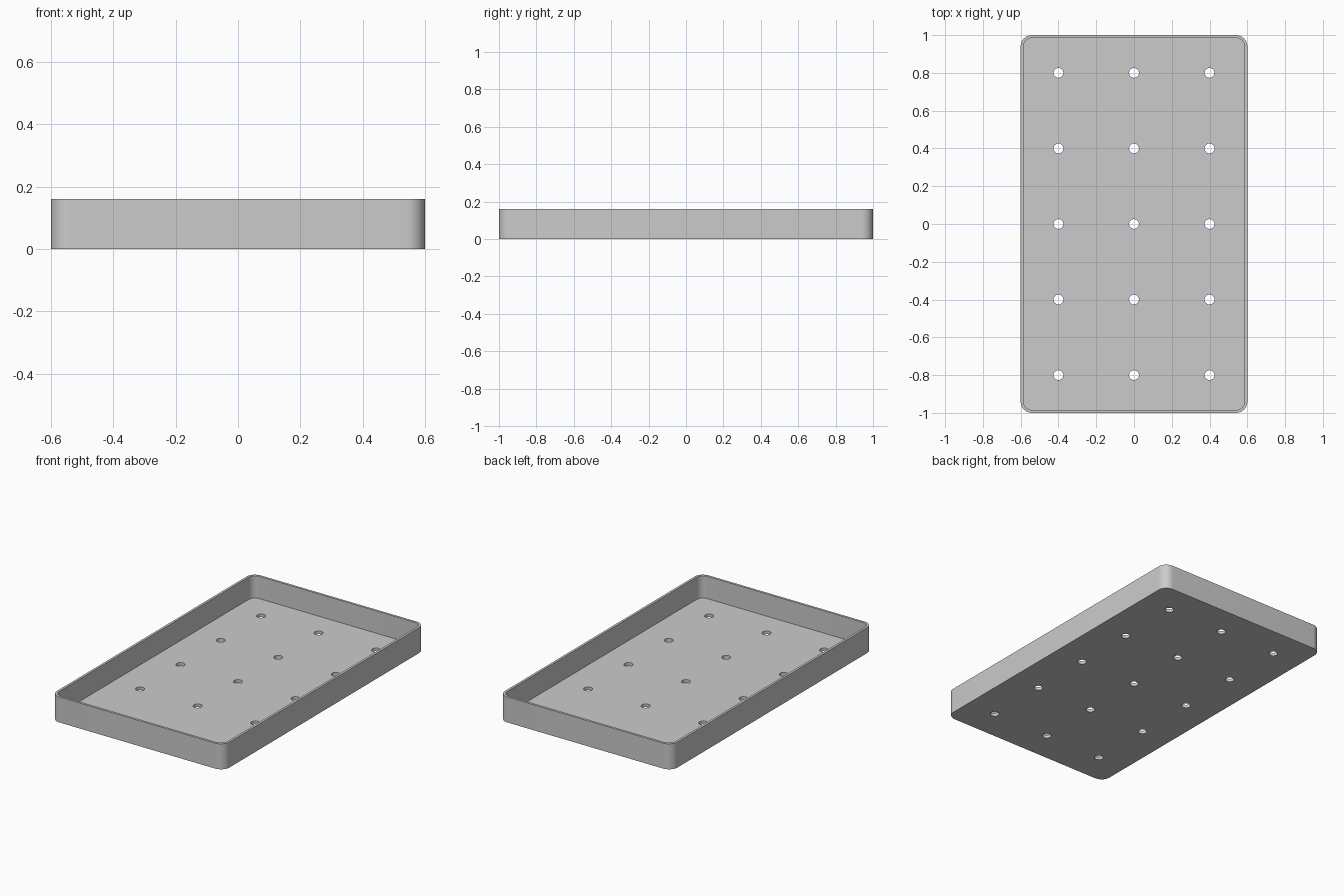
import bpy
import bmesh
from math import pi, cos, sin

WIDTH, LENGTH, HEIGHT = 1.2, 2.0, 0.16
WALL, FLOOR = 0.015, 0.02
CORNER_RADIUS, HOLE_RADIUS = 0.06, 0.026
CORNER_STEPS = 12

cube = bpy.data.objects.get("Cube")
if cube:
    bpy.data.objects.remove(cube, do_unlink=True)

# Plain grey material
grey = bpy.data.materials.new("plain_grey")
grey.use_nodes = True
colour = (0.6, 0.6, 0.6, 1)
grey.diffuse_color = colour
grey.node_tree.nodes["Principled BSDF"].inputs["Base Color"].default_value = colour


def rounded_outline(inset):
    """Corner-rounded rectangle, shrunk evenly by inset."""
    radius = CORNER_RADIUS - inset
    cx, cy = WIDTH / 2 - CORNER_RADIUS, LENGTH / 2 - CORNER_RADIUS
    points = []
    for quarter, (sx, sy) in enumerate([(1, 1), (-1, 1), (-1, -1), (1, -1)]):
        for step in range(CORNER_STEPS + 1):
            a = (quarter + step / CORNER_STEPS) * pi / 2
            points.append((sx * cx + radius * cos(a), sy * cy + radius * sin(a)))
    return points


def make_object(name, bm):
    mesh = bpy.data.meshes.new(name)
    bm.to_mesh(mesh)
    bm.free()
    obj = bpy.data.objects.new(name, mesh)
    bpy.context.collection.objects.link(obj)
    return obj


# Tray shell: rings run up the outside, over the rim and down to the inner floor
bm = bmesh.new()
rings = [[bm.verts.new((x, y, z)) for x, y in rounded_outline(inset)]
         for inset, z in [(0, 0), (0, HEIGHT), (WALL, HEIGHT), (WALL, FLOOR)]]
for low, high in zip(rings, rings[1:]):
    for i in range(len(low)):
        j = (i + 1) % len(low)
        bm.faces.new((low[i], low[j], high[j], high[i]))
bm.faces.new(reversed(rings[0]))
bm.faces.new(rings[-1])
tray = make_object("tray", bm)
tray.data.materials.append(grey)

# Drain hole cutters: three columns by five rows
bm = bmesh.new()
for column in range(-1, 2):
    for row in range(-2, 3):
        made = bmesh.ops.create_cone(bm, cap_ends=True, segments=32, depth=FLOOR * 4,
                                     radius1=HOLE_RADIUS, radius2=HOLE_RADIUS)
        bmesh.ops.translate(bm, verts=made["verts"],
                            vec=(column * 0.4, row * 0.4, FLOOR / 2))
cutter = make_object("drain_hole_cutter", bm)
cutter.data.materials.append(grey)
cutter.hide_render = True

# Cut the holes, then smooth the round corners and hole walls
bpy.ops.object.select_all(action="DESELECT")
bpy.context.view_layer.objects.active = tray
tray.select_set(True)
cut = tray.modifiers.new("drain_holes", "BOOLEAN")
cut.operation = "DIFFERENCE"
cut.solver = "EXACT"
cut.object = cutter
bpy.ops.object.modifier_apply(modifier=cut.name)
bpy.data.objects.remove(cutter, do_unlink=True)
bpy.ops.object.shade_smooth_by_angle(angle=pi / 6)
